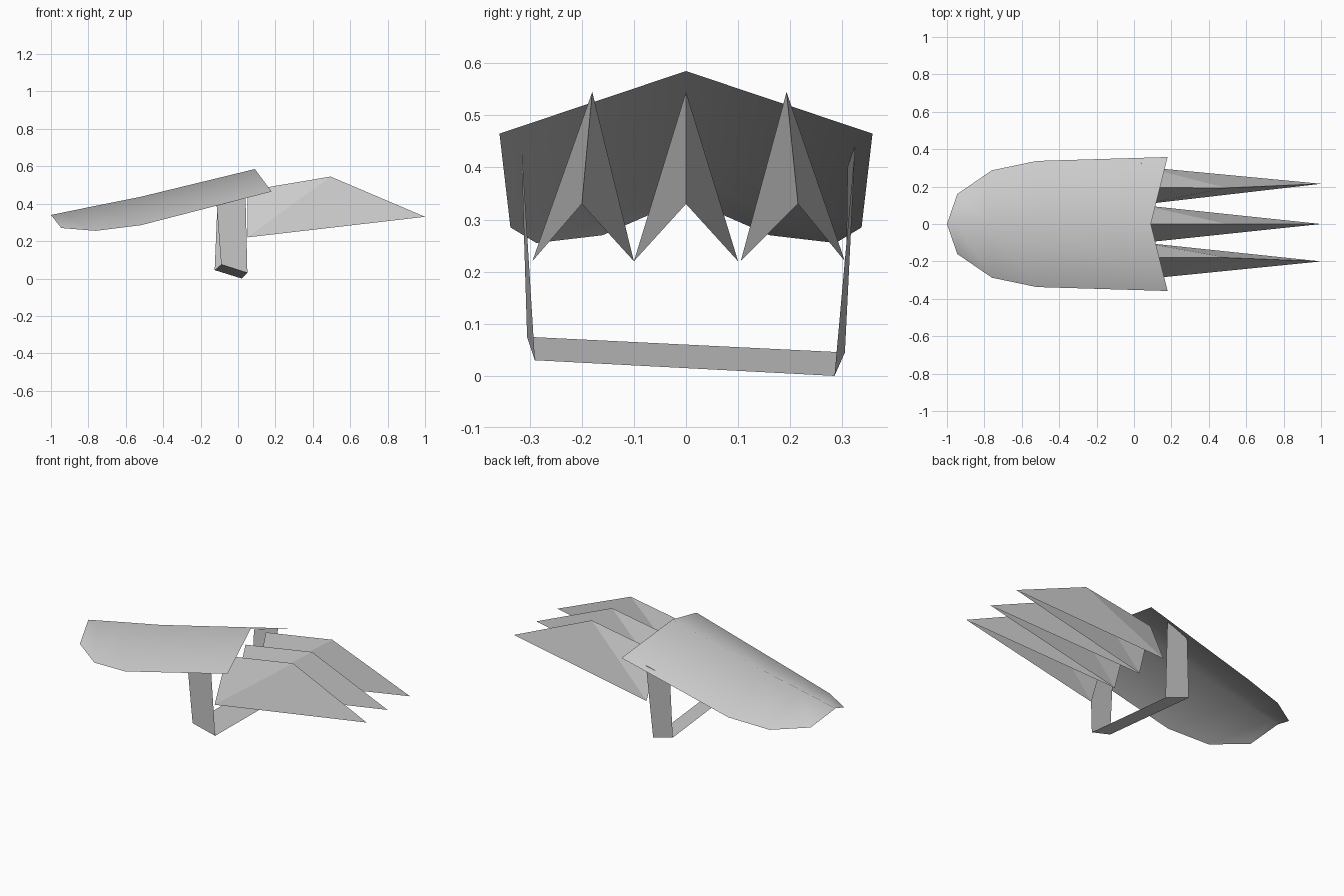
import bpy
import math

default = bpy.data.objects.get("Cube")
if default:
    bpy.data.objects.remove(default, do_unlink=True)

# One plain grey metal
grey = bpy.data.materials.new("grey_metal")
grey.use_nodes = True
colour = (0.6, 0.6, 0.6, 1.0)
grey.diffuse_color = colour
grey.node_tree.nodes["Principled BSDF"].inputs["Base Color"].default_value = colour


def sheet(name, verts, faces, smooth=False):
    """Thin single-surface part."""
    mesh = bpy.data.meshes.new(name)
    mesh.from_pydata(verts, [], faces)
    mesh.materials.append(grey)
    mesh.update()
    for p in mesh.polygons:
        p.use_smooth = smooth
    obj = bpy.data.objects.new(name, mesh)
    bpy.context.collection.objects.link(obj)
    return obj


# Hand guard: stations of (ridge x, ridge z, rim x, rim half width, rim z)
stations = [
    (0.09, 0.585, 0.18, 0.358, 0.465),
    (-0.52, 0.437, -0.52, 0.337, 0.285),
    (-0.77, 0.387, -0.76, 0.287, 0.255),
    (-0.95, 0.350, -0.945, 0.16, 0.27),
]
verts, faces = [], []
for rx, rz, ex, ey, ez in stations:
    verts += [(ex, -ey, ez), (rx, 0, rz), (ex, ey, ez)]
for i in range(len(stations) - 1):
    a, b = 3 * i, 3 * i + 3
    faces += [(a, a + 1, b + 1, b), (a + 1, a + 2, b + 2, b + 1)]
tip = len(verts)
verts.append((-1.0, 0, 0.34))
faces += [(tip - 3, tip - 2, tip), (tip - 2, tip - 1, tip)]
sheet("hand_guard", verts, faces, smooth=True)

# Three folded blades, open underneath: y of ridge start, peak, point, corners
blades = {
    "right_blade": (-0.178, -0.18, -0.20, -0.295, -0.10),
    "middle_blade": (0.0, 0.0, 0.0, -0.10, 0.10),
    "left_blade": (0.195, 0.193, 0.215, 0.105, 0.305),
}
for name, (y_start, y_peak, y_point, y_low, y_high) in blades.items():
    verts = [
        (0.05, y_start, 0.47),
        (0.495, y_peak, 0.545),
        (1.0, y_point, 0.33),
        (0.05, y_low, 0.22),
        (0.05, y_high, 0.22),
    ]
    sheet(name, verts, [(0, 3, 1), (1, 3, 2), (0, 1, 4), (1, 2, 4)])

# Grip: a flat strap bent into a U, as pairs of rear and front edge points
strap = [
    ((-0.115, -0.315, 0.40), (0.04, -0.315, 0.435)),
    ((-0.09, -0.305, 0.075), (0.05, -0.29, 0.03)),
    ((-0.125, 0.305, 0.045), (0.02, 0.285, 0.0)),
    ((-0.11, 0.31, 0.40), (0.04, 0.325, 0.445)),
]
verts = [p for pair in strap for p in pair]
faces = [(2 * i, 2 * i + 2, 2 * i + 3, 2 * i + 1) for i in range(3)]
sheet("grip_strap", verts, faces)
